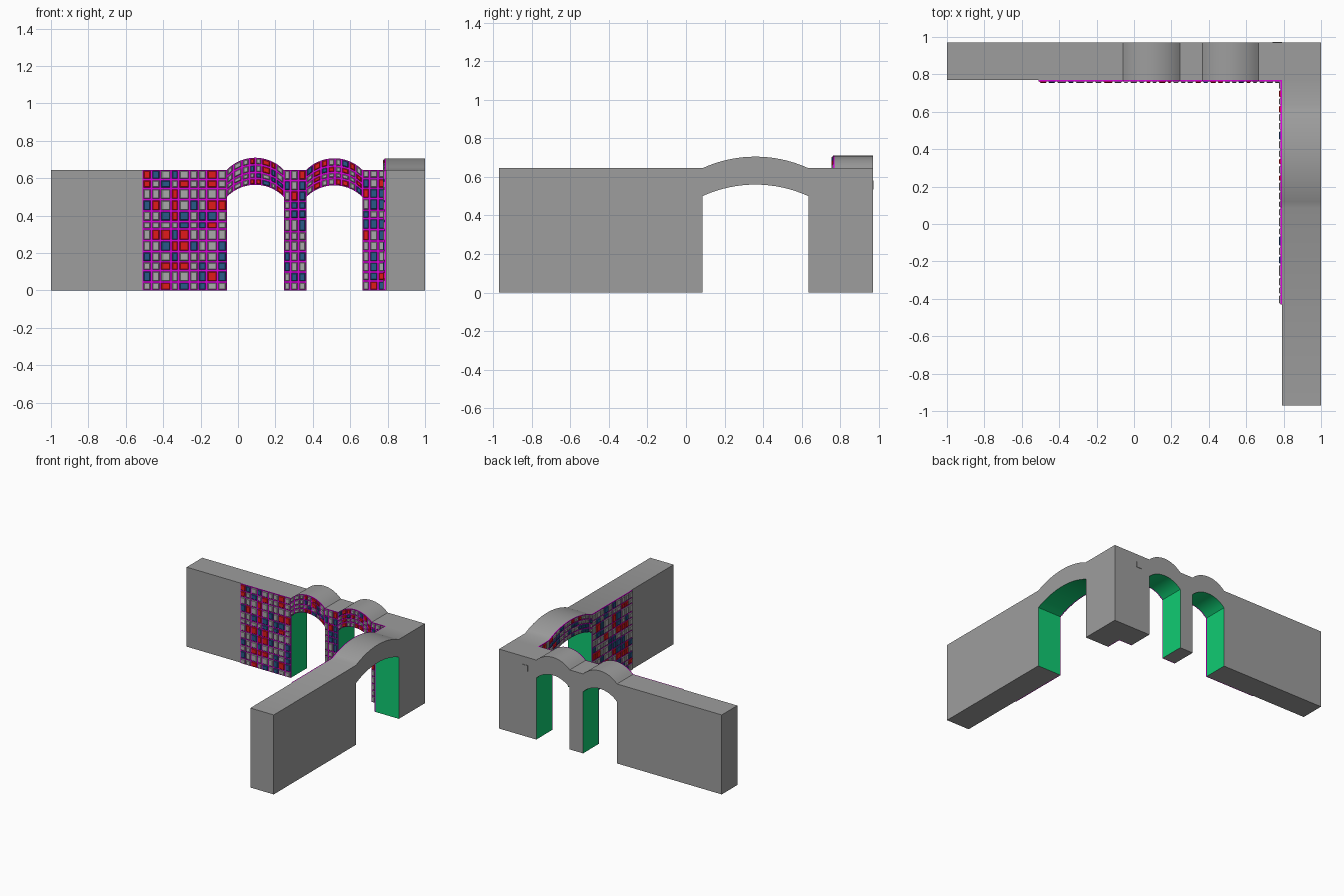
import bpy, bmesh, math, random
from mathutils import Vector

cube = bpy.data.objects.get("Cube")
if cube:
    bpy.data.objects.remove(cube, do_unlink=True)
random.seed(7)

HEIGHT, SPRING = 0.645, 0.5      # wall top and arch springing
INNER_Y, INNER_X = 0.77, 0.79    # inner faces of the two walls


def material(name, r, g, b):
    m = bpy.data.materials.new(name)
    m.use_nodes = True
    m.diffuse_color = (r, g, b, 1)
    m.node_tree.nodes["Principled BSDF"].inputs["Base Color"].default_value = (r, g, b, 1)
    return m


stone = material("stone grey", 0.34, 0.34, 0.34)
green = material("opening green", 0.005, 0.6, 0.17)
grout = material("grout magenta", 0.7, 0.0, 0.7)
pale = material("tile grey", 0.4, 0.4, 0.4)
red = material("tile red", 0.75, 0.01, 0.01)
blue = material("tile blue", 0.02, 0.1, 0.25)


# Frames: s runs along the wall, d is depth into it, z is up
def back_frame(s, d, z):
    return Vector((s, INNER_Y + d, z))


def side_frame(s, d, z):
    return Vector((INNER_X + d, s, z))


def arc(s, s0, s1, rise):
    """Height of a circular arch over the span s0..s1."""
    half = (s1 - s0) / 2
    radius = (half * half + rise * rise) / (2 * rise)
    off = s - (s0 + s1) / 2
    return math.sqrt(max(radius * radius - off * off, 0)) - radius + rise


def curve(s0, s1, z, rise, n=16):
    pts = [s0 + (s1 - s0) * i / n for i in range(n + 1)]
    return [(s, z + arc(s, s0, s1, rise)) for s in pts]


def finish(bm, name, mats, smooth=True):
    bmesh.ops.recalc_face_normals(bm, faces=bm.faces)
    mesh = bpy.data.meshes.new(name)
    bm.to_mesh(mesh)
    bm.free()
    for m in mats:
        mesh.materials.append(m)
    obj = bpy.data.objects.new(name, mesh)
    bpy.context.collection.objects.link(obj)
    if smooth:
        bpy.ops.object.select_all(action='DESELECT')
        obj.select_set(True)
        bpy.context.view_layer.objects.active = obj
        bpy.ops.object.shade_smooth_by_angle(angle=math.radians(25))
    return obj


def prism(bm, outline, frame, d0, d1, lining=()):
    """Extrude an outline through the wall; edges in lining become material 1."""
    near = [bm.verts.new(frame(s, d0, z)) for s, z in outline]
    far = [bm.verts.new(frame(s, d1, z)) for s, z in outline]
    bm.faces.new(near)
    bm.faces.new(far)
    n = len(outline)
    for i in range(n):
        j = (i + 1) % n
        f = bm.faces.new((near[i], near[j], far[j], far[i]))
        f.material_index = 1 if i in lining else 0


def wall(name, frame, start, end, arches, depth):
    outline, lining = [(start, 0)], set()
    for s0, s1, rise in arches:
        first = len(outline)
        outline += [(s0, 0)] + curve(s0, s1, SPRING, rise) + [(s1, 0)]
        lining.update(range(first, len(outline) - 1))
    outline += [(end, 0), (end, HEIGHT)]
    for s0, s1, rise in reversed(arches):
        outline += reversed(curve(s0, s1, HEIGHT, rise))
    outline.append((start, HEIGHT))
    bm = bmesh.new()
    prism(bm, outline, frame, 0, depth, lining)
    finish(bm, name, [stone, green])


def divisions(a, b, n):
    """Slightly uneven grid lines."""
    step = (b - a) / n
    mid = [a + step * (i + random.uniform(-0.17, 0.17)) for i in range(1, n)]
    return [a] + mid + [b]


def mosaic(name, frame, s0, s1, cols, rise=0):
    """Grout bed with raised bevelled tiles, following the arch if there is one."""
    base, rows = (SPRING, 4) if rise else (0, 12)

    def lift(s):
        return arc(s, s0, s1, rise) if rise else 0

    bed = bmesh.new()
    if rise:
        outline = curve(s0, s1, base, rise) + curve(s0, s1, HEIGHT, rise)[::-1]
    else:
        outline = [(s0, 0), (s1, 0), (s1, HEIGHT), (s0, HEIGHT)]
    prism(bed, outline, frame, 0, -0.007)
    finish(bed, name + "_grout", [grout])

    bm = bmesh.new()
    ss, zs = divisions(s0, s1, cols), divisions(base, HEIGHT, rows)
    for a, b in zip(ss, ss[1:]):
        for lo, hi in zip(zs, zs[1:]):
            colour = random.choices((0, 1, 2), (55, 20, 25))[0]
            rings = []
            for gap, d in ((0.005, -0.006), (0.005, -0.011), (0.009, -0.015)):
                quad = ((a + gap, lo + gap), (b - gap, lo + gap),
                        (b - gap, hi - gap), (a + gap, hi - gap))
                rings.append([bm.verts.new(frame(s, d, z + lift(s))) for s, z in quad])
            faces = [bm.faces.new(rings[-1])]
            for r, q in zip(rings, rings[1:]):
                for i in range(4):
                    j = (i + 1) % 4
                    faces.append(bm.faces.new((r[i], r[j], q[j], q[i])))
            for f in faces:
                f.material_index = colour
    finish(bm, name + "_tiles", [pale, red, blue], smooth=False)


# Walls with their arched openings
back_arches = [(-0.06, 0.245, 0.065), (0.365, 0.665, 0.062)]
side_arches = [(0.085, 0.635, 0.06)]
wall("back_wall", back_frame, -1, 1, back_arches, 0.2)
wall("side_wall", side_frame, -0.97, INNER_Y, side_arches, 0.21)

# Mosaic on the inner faces
mosaic("back_panel", back_frame, -0.51, -0.06, 9)
mosaic("back_middle_pier", back_frame, 0.245, 0.365, 3)
mosaic("back_corner_pier", back_frame, 0.665, INNER_X, 3)
mosaic("side_panel", side_frame, -0.43, 0.085, 10)
mosaic("side_corner_pier", side_frame, 0.635, INNER_Y, 3)
for i, (s0, s1, rise) in enumerate(back_arches):
    mosaic(f"back_arch_{i + 1}", back_frame, s0, s1, 8, rise)
for s0, s1, rise in side_arches:
    mosaic("side_arch", side_frame, s0, s1, 12, rise)

# Small raised chip on the rear face
bm = bmesh.new()
prism(bm, [(0.74, 0.535), (0.79, 0.535), (0.79, 0.58), (0.74, 0.58)], back_frame, 0.199, 0.204)
finish(bm, "rear_chip", [stone], smooth=False)
